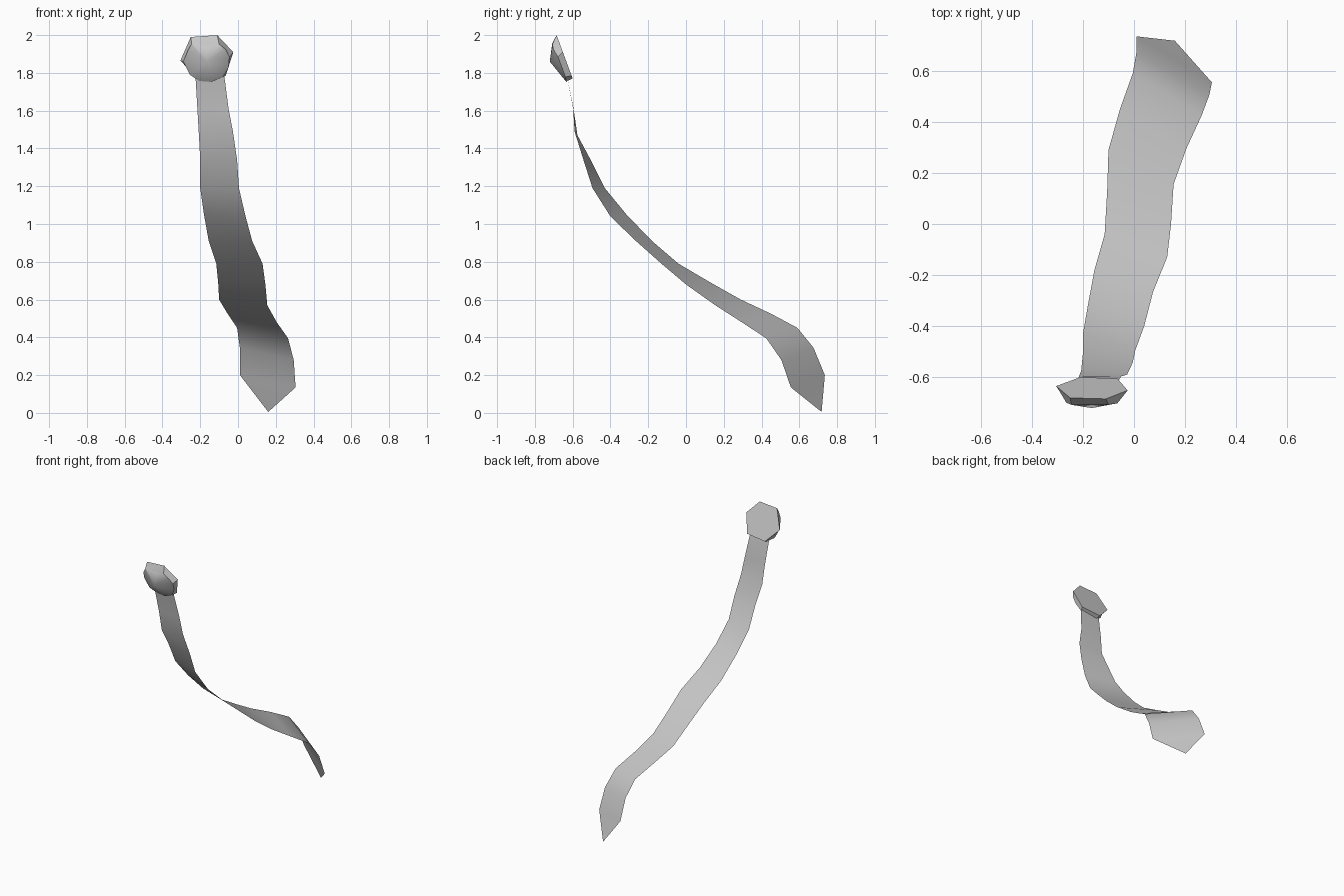
import bpy, bmesh, math

cube = bpy.data.objects.get("Cube")
if cube:
    bpy.data.objects.remove(cube)

grey = bpy.data.materials.new("plain grey")
grey.use_nodes = True
colour = (0.6, 0.6, 0.6, 1)
grey.diffuse_color = colour
grey.node_tree.nodes["Principled BSDF"].inputs["Base Color"].default_value = colour


def finish(name, bm, angle):
    mesh = bpy.data.meshes.new(name)
    bm.to_mesh(mesh)
    bm.free()
    obj = bpy.data.objects.new(name, mesh)
    bpy.context.collection.objects.link(obj)
    mesh.materials.append(grey)
    bpy.ops.object.select_all(action="DESELECT")
    obj.select_set(True)
    bpy.context.view_layer.objects.active = obj
    bpy.ops.object.shade_smooth_by_angle(angle=math.radians(angle))


# Ribbon: two edge paths joined by a strip of quads, ending in a point
left_edge = [
    (-.225, -.63, 1.78), (-.215, -.595, 1.61), (-.207, -.575, 1.47), (-.2, -.505, 1.34),
    (-.2, -.43, 1.19), (-.18, -.315, 1.05), (-.155, -.18, .91), (-.115, -.04, .79),
    (-.105, .13, .69), (-.1, .29, .6), (-.055, .45, .525), (-.005, .59, .45),
    (.01, .675, .345), (.01, .735, .2)]
right_edge = [
    (-.072, -.63, 1.78), (-.05, -.597, 1.61), (-.027, -.59, 1.49), (-.005, -.543, 1.34),
    (.005, -.495, 1.19), (.04, -.4, 1.04), (.075, -.265, .91), (.13, -.13, .79),
    (.145, 0, .68), (.155, .155, .57), (.205, .295, .48), (.265, .425, .395),
    (.295, .505, .28), (.305, .555, .135)]
tip = (.16, .718, .005)

bm = bmesh.new()
rows = [(bm.verts.new(a), bm.verts.new(b)) for a, b in zip(left_edge, right_edge)]
for (a, b), (c, d) in zip(rows, rows[1:]):
    bm.faces.new((a, b, d, c))
bm.faces.new((*rows[-1], bm.verts.new(tip)))
bmesh.ops.recalc_face_normals(bm, faces=bm.faces)
finish("ribbon", bm, 60)


# Clasp: flat tilted hexagon back, bevelled rim and a shallow domed front
def back_y(z):
    return -.685 + (2 - z) * .37


rim = [(-.25, 1.99), (-.11, 2), (-.025, 1.91), (-.065, 1.785), (-.21, 1.77), (-.305, 1.865)]
# Front corners alternate with bulging edge midpoints: x, z, depth
front = [(-.245, 1.955, .04), (-.17, 1.935, .031), (-.1, 1.952, .04), (-.065, 1.925, .045),
         (-.045, 1.885, .035), (-.05, 1.83, .035), (-.08, 1.778, .035), (-.14, 1.752, .04),
         (-.205, 1.757, .035), (-.255, 1.79, .04), (-.29, 1.86, .025), (-.265, 1.92, .045)]

bm = bmesh.new()
back_ring = [bm.verts.new((x, back_y(z), z)) for x, z in rim]
front_ring = [bm.verts.new((x, back_y(z) - depth, z)) for x, z, depth in front]
centre = bm.verts.new((-.165, back_y(1.86) - .088, 1.86))
bm.faces.new(back_ring)
for i in range(6):
    a, b = back_ring[i], back_ring[(i + 1) % 6]
    c, m, d = (front_ring[(2 * i + k) % 12] for k in range(3))
    bm.faces.new((a, b, d, m, c))
for i in range(12):
    bm.faces.new((front_ring[i], front_ring[(i + 1) % 12], centre))
bmesh.ops.recalc_face_normals(bm, faces=bm.faces)
finish("clasp", bm, 38)
